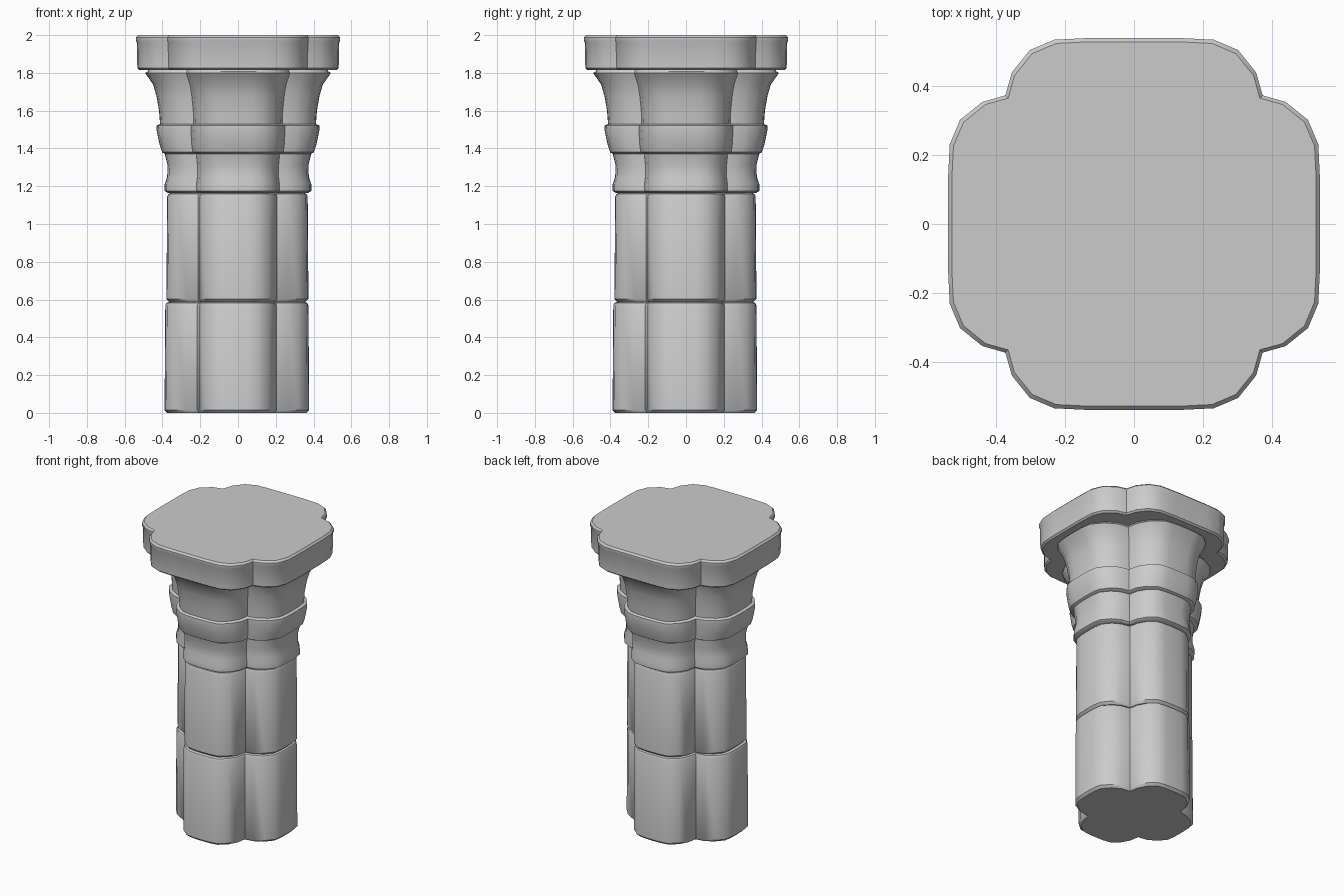
import bpy, bmesh, math

cube = bpy.data.objects.get("Cube")
if cube:
    bpy.data.objects.remove(cube)

stone = bpy.data.materials.new("grey_stone")
stone.use_nodes = True
GREY = (0.6, 0.6, 0.6, 1)
stone.diffuse_color = GREY
stone.node_tree.nodes["Principled BSDF"].inputs["Base Color"].default_value = GREY

# Half a lobe: (sideways share of the notch, outward share from notch to rim)
SHAFT_LOBE = [(0, 1), (0.3, 0.99), (0.55, 0.94), (0.8, 0.68), (0.95, 0.35)]
SLAB_LOBE = [(0, 1), (0.35, 1), (0.62, 0.97), (0.81, 0.79), (0.95, 0.4)]


def outline(rim, notch, lobe):
    """Four-lobed section with inner corners on the diagonals."""
    half = [(u * notch, notch + d * (rim - notch)) for u, d in lobe]
    side = [(-notch, notch)] + [(-x, y) for x, y in half[:0:-1]] + half
    points = []
    for quarter in range(4):
        c = round(math.cos(quarter * math.pi / 2))
        s = round(math.sin(quarter * math.pi / 2))
        points += [(x * c + y * s, y * c - x * s) for x, y in side]
    return points


def lobed_part(name, levels, lobe=SHAFT_LOBE, shift=0.0):
    """Loft the section through levels of (height, rim, notch)."""
    bm = bmesh.new()
    rings = [[bm.verts.new((x + shift, y + shift, z)) for x, y in outline(rim, notch, lobe)]
             for z, rim, notch in levels]
    count = len(rings[0])
    for low, high in zip(rings, rings[1:]):
        for i in range(count):
            j = (i + 1) % count
            bm.faces.new((low[i], low[j], high[j], high[i]))
    bm.faces.new(rings[0])
    bm.faces.new(rings[-1])
    bmesh.ops.recalc_face_normals(bm, faces=bm.faces)
    mesh = bpy.data.meshes.new(name)
    bm.to_mesh(mesh)
    bm.free()
    mesh.materials.append(stone)
    obj = bpy.data.objects.new(name, mesh)
    bpy.context.collection.objects.link(obj)
    bpy.ops.object.select_all(action="DESELECT")
    obj.select_set(True)
    bpy.context.view_layer.objects.active = obj
    bpy.ops.object.shade_smooth_by_angle(angle=math.radians(38))
    return obj


def shaft_block(name, bottom, top, rim, shift):
    """Straight block with softened upper and lower edges."""
    lobed_part(name, [(bottom, rim - 0.015, 0.2), (bottom + 0.015, rim, 0.21),
                      (top - 0.02, rim - 0.004, 0.21), (top - 0.006, rim - 0.01, 0.205),
                      (top, rim - 0.025, 0.195)], shift=shift)


# Shaft
shaft_block("lower_shaft", 0, 0.588, 0.383, -0.006)
shaft_block("upper_shaft", 0.588, 1.165, 0.376, -0.003)

# Neck with a flared foot
lobed_part("neck", [(1.165, 0.372, 0.21), (1.175, 0.388, 0.22), (1.21, 0.388, 0.22),
                    (1.25, 0.375, 0.215), (1.31, 0.373, 0.215), (1.36, 0.385, 0.22),
                    (1.385, 0.39, 0.22)])

# Rounded collar
lobed_part("collar", [(1.37, 0.385, 0.225), (1.38, 0.402, 0.24), (1.42, 0.415, 0.245),
                      (1.5, 0.432, 0.25), (1.522, 0.43, 0.25), (1.53, 0.41, 0.235)])

# Flaring bell with a thin lip
lobed_part("bell", [(1.52, 0.412, 0.235), (1.6, 0.418, 0.237), (1.68, 0.432, 0.245),
                    (1.74, 0.45, 0.255), (1.785, 0.482, 0.27), (1.8, 0.492, 0.275),
                    (1.808, 0.478, 0.27), (1.825, 0.472, 0.265)])

# Top slab
lobed_part("top_slab", [(1.815, 0.522, 0.36), (1.825, 0.533, 0.368), (1.96, 0.536, 0.37),
                        (1.972, 0.541, 0.374), (1.988, 0.541, 0.374), (2.0, 0.53, 0.366)],
           SLAB_LOBE)
